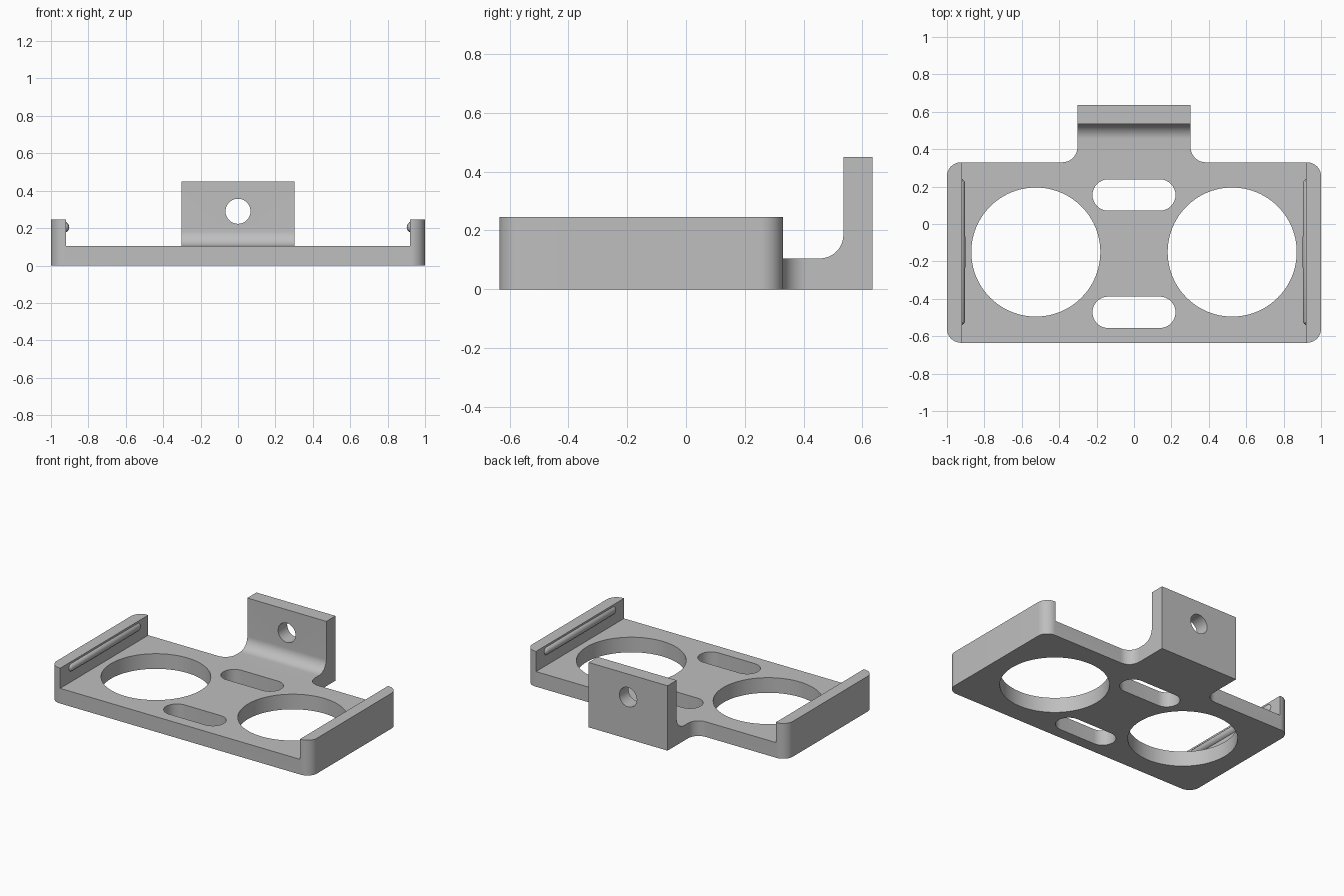
import bpy, bmesh
from math import sin, cos, pi, radians
from mathutils import Matrix, Vector

cube = bpy.data.objects.get("Cube")
if cube:
    bpy.data.objects.remove(cube, do_unlink=True)

grey = bpy.data.materials.new("light_grey")
grey.use_nodes = True
colour = (0.52, 0.52, 0.52, 1)
grey.diffuse_color = colour
grey.node_tree.nodes["Principled BSDF"].inputs["Base Color"].default_value = colour

# Main dimensions
FRONT, BACK = -0.635, 0.33
DECK, RIM, WALL = 0.105, 0.245, 0.92
TAB, REAR, TAB_TOP = 0.303, 0.635, 0.45


def arc(cx, cy, r, a0, a1, n=16):
    """Points on an arc, angles in degrees."""
    return [(cx + r * cos(radians(a0 + (a1 - a0) * i / n)),
             cy + r * sin(radians(a0 + (a1 - a0) * i / n))) for i in range(n + 1)]


def rounded(x0, x1, y0, y1, r):
    """Rounded rectangle outline."""
    corners = ((x1, y0, -90), (x1, y1, 0), (x0, y1, 90), (x0, y0, 180))
    pts = []
    for x, y, a in corners:
        cx = x - r if x == x1 else x + r
        cy = y - r if y == y1 else y + r
        for p in arc(cx, cy, r, a, a + 90):
            if not pts or (Vector(p) - Vector(pts[-1])).length > 1e-5:
                pts.append(p)
    if (Vector(pts[0]) - Vector(pts[-1])).length < 1e-5:
        pts.pop()
    return pts


def prism(name, outline, low, high, axis="z"):
    """Extrude a closed outline along z, x (outline in yz) or y (outline in xz)."""
    place = {"z": lambda u, v, w: (u, v, w),
             "x": lambda u, v, w: (w, u, v),
             "y": lambda u, v, w: (u, w, v)}[axis]
    bm = bmesh.new()
    face = bm.faces.new([bm.verts.new(place(u, v, low)) for u, v in outline])
    new = bmesh.ops.extrude_face_region(bm, geom=[face])["geom"]
    bmesh.ops.translate(bm, vec=place(0, 0, high - low),
                        verts=[g for g in new if isinstance(g, bmesh.types.BMVert)])
    bmesh.ops.recalc_face_normals(bm, faces=bm.faces)
    return add(name, bm)


def add(name, bm):
    mesh = bpy.data.meshes.new(name)
    bm.to_mesh(mesh)
    bm.free()
    mesh.materials.append(grey)
    obj = bpy.data.objects.new(name, mesh)
    bpy.context.collection.objects.link(obj)
    return obj


def cut(obj, cutters):
    """Subtract the cutters, bake the result and discard them."""
    for c in cutters:
        mod = obj.modifiers.new("cut", "BOOLEAN")
        mod.operation, mod.solver, mod.object = "DIFFERENCE", "EXACT", c
        c.hide_render = True
    dg = bpy.context.evaluated_depsgraph_get()
    mesh = bpy.data.meshes.new_from_object(obj.evaluated_get(dg))
    obj.modifiers.clear()
    obj.data = mesh
    for c in cutters:
        bpy.data.objects.remove(c, do_unlink=True)


def smooth(obj):
    bpy.ops.object.select_all(action="DESELECT")
    obj.select_set(True)
    bpy.context.view_layer.objects.active = obj
    bpy.ops.object.shade_smooth_by_angle(angle=radians(30))


# Tray: rounded block hollowed between the two side walls
tray = prism("tray", rounded(-1, 1, FRONT, BACK, 0.075), 0, RIM)
channel = [(-WALL, -1), (WALL, -1), (WALL, 1), (-WALL, 1)]
cutters = [prism("channel_cutter", channel, DECK, 1)]
# Two large round openings
for x in (-0.525, 0.525):
    cutters.append(prism("round_cutter", arc(x, -0.15, 0.345, 0, 360, 96)[:-1], -0.1, 0.2))
# Two slots with round ends
for y in (0.155, -0.472):
    slot = arc(0.138, y, 0.084, -90, 90) + arc(-0.138, y, 0.084, 90, 270)
    cutters.append(prism("slot_cutter", slot, -0.1, 0.2))
cut(tray, cutters)

# Rear bracket: L profile with a filleted inner corner and a bolt hole
wall_y, r = 0.535, 0.08
profile = [(BACK, 0), (REAR, 0), (REAR, TAB_TOP), (wall_y, TAB_TOP)]
profile += arc(wall_y - r, DECK + r, r, 0, -90) + [(BACK, DECK)]
bracket = prism("rear_bracket", profile, -TAB, TAB, "x")
cut(bracket, [prism("bolt_cutter", arc(0, 0.29, 0.067, 0, 360, 48)[:-1], 0.4, 0.8, "y")])

# Concave fillets where the bracket meets the tray
fillet = [(TAB, BACK)] + arc(TAB + r, BACK + r, r, 270, 180)
fillets = prism("bracket_fillets", fillet, 0, DECK)
fillets.modifiers.new("mirror", "MIRROR")

# Snap ridges: round-ended rods half sunk into the side walls
bm = bmesh.new()
bmesh.ops.create_uvsphere(bm, u_segments=24, v_segments=12, radius=0.03)
for v in bm.verts:
    if v.co.z > 0.001:
        v.co.z += 0.363
    elif v.co.z < -0.001:
        v.co.z -= 0.363
bmesh.ops.rotate(bm, verts=bm.verts, matrix=Matrix.Rotation(pi / 2, 3, "X"))
bmesh.ops.translate(bm, verts=bm.verts, vec=(0.932, -0.15, 0.205))
ridges = add("snap_ridges", bm)
ridges.modifiers.new("mirror", "MIRROR")

for part in (tray, bracket, fillets, ridges):
    smooth(part)
